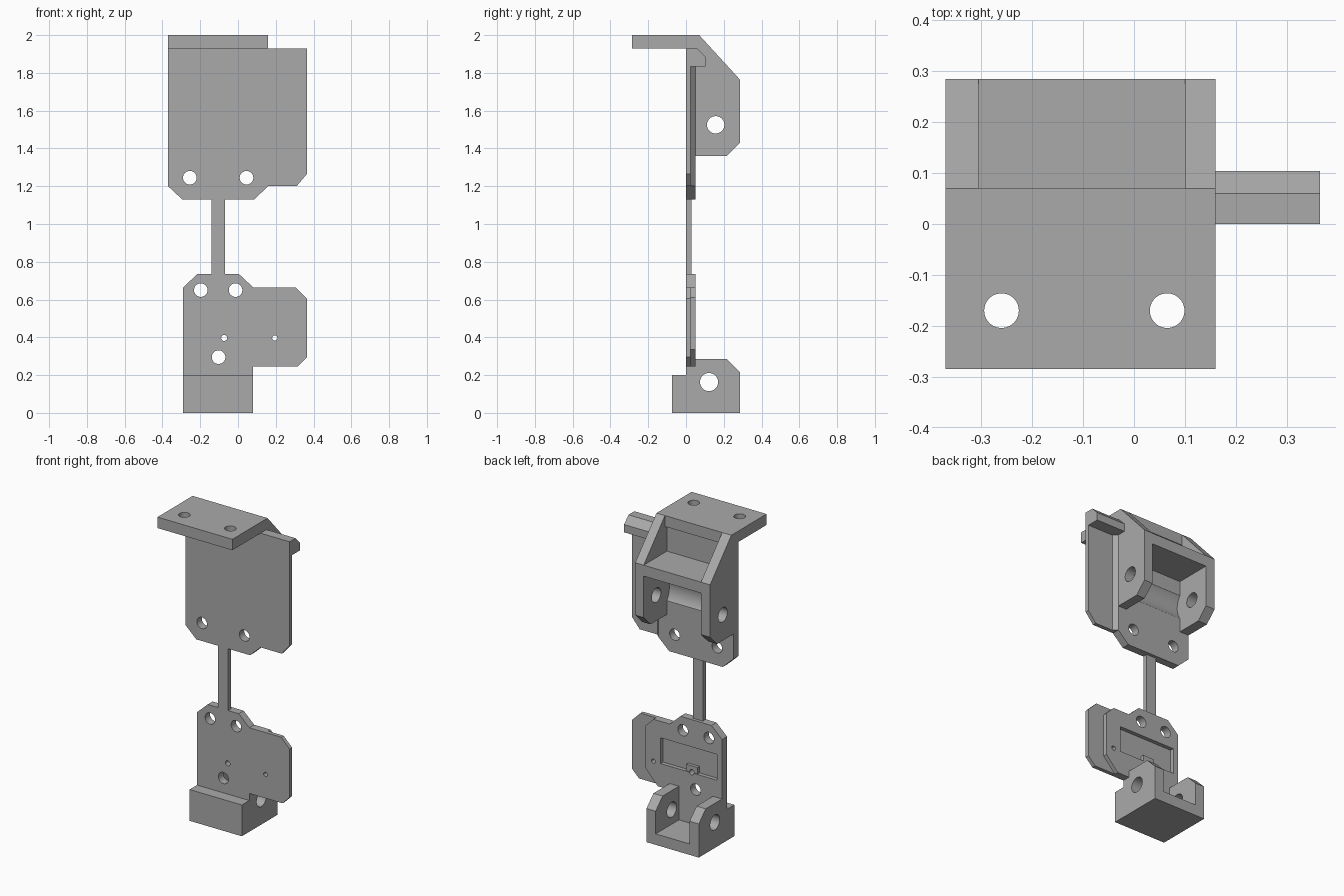
import bpy, bmesh, math
from mathutils import Vector

cube = bpy.data.objects.get("Cube")
if cube:
    bpy.data.objects.remove(cube, do_unlink=True)

grey = bpy.data.materials.new("plain grey")
grey.use_nodes = True
grey.diffuse_color = (0.4, 0.4, 0.4, 1)
grey.node_tree.nodes["Principled BSDF"].inputs["Base Color"].default_value = (0.4, 0.4, 0.4, 1)

PLACE = {
    "x": lambda a, b, d: Vector((d, a, b)),
    "y": lambda a, b, d: Vector((a, d, b)),
    "z": lambda a, b, d: Vector((a, b, d)),
}


def prism(name, axis, outline, lo, hi):
    """Extrude a flat outline along an axis from lo to hi."""
    place = PLACE[axis]
    bm = bmesh.new()
    face = bm.faces.new([bm.verts.new(place(a, b, lo)) for a, b in outline])
    new = bmesh.ops.extrude_face_region(bm, geom=[face])["geom"]
    moved = [v for v in new if isinstance(v, bmesh.types.BMVert)]
    bmesh.ops.translate(bm, verts=moved, vec=place(0, 0, hi - lo))
    bmesh.ops.recalc_face_normals(bm, faces=bm.faces)
    mesh = bpy.data.meshes.new(name)
    bm.to_mesh(mesh)
    bm.free()
    mesh.materials.append(grey)
    obj = bpy.data.objects.new(name, mesh)
    bpy.context.collection.objects.link(obj)
    return obj


def rect(a0, a1, b0, b1):
    return [(a0, b0), (a1, b0), (a1, b1), (a0, b1)]


def circle(a, b, r, n=40):
    return [(a + r * math.cos(math.tau * i / n), b + r * math.sin(math.tau * i / n))
            for i in range(n)]


def cut(obj, axis, outline, lo=-1, hi=1):
    """Subtract an extruded outline, then drop the cutter."""
    cutter = prism("cutter", axis, outline, lo, hi)
    cutter.hide_render = True
    mod = obj.modifiers.new("cut", "BOOLEAN")
    mod.operation = "DIFFERENCE"
    mod.solver = "EXACT"
    mod.object = cutter
    bpy.context.view_layer.objects.active = obj
    bpy.ops.object.modifier_apply(modifier=mod.name)
    bpy.data.objects.remove(cutter, do_unlink=True)


def drill(obj, axis, holes):
    for a, b, r in holes:
        cut(obj, axis, circle(a, b, r))


parts = []
THIN, FULL = 0.025, 0.05
LEFT, RIGHT = 0.16, -0.37          # upper bracket sides

# Upper plate: thin sheet plus a thicker backing
upper_holes = [(-0.255, 1.245, 0.036), (0.045, 1.245, 0.036)]
upper_low = [(RIGHT, 1.2), (-0.295, 1.13), (0.085, 1.13), (LEFT, 1.2)]
sheet = prism("upper_plate", "y", upper_low + [
    (0.31, 1.2), (0.365, 1.265), (0.365, 1.93), (RIGHT, 1.93)], 0, THIN)
backing = prism("upper_plate_backing", "y", upper_low + [(LEFT, 1.93), (RIGHT, 1.93)], THIN, FULL)
for part in (sheet, backing):
    drill(part, "y", upper_holes)
cut(backing, "x", circle(0.157, 1.525, 0.1315, 64), -0.305, 0.10)
bevel_strip = prism("backing_bevel", "z",
                    [(LEFT, THIN), (LEFT + 0.025, THIN), (LEFT, FULL)], 1.2, 1.84)
parts += [sheet, backing, bevel_strip]

# Bar behind the top of the plate's side wing
parts.append(prism("wing_top_bar", "x", [
    (0, 1.835), (0.104, 1.835), (0.104, 1.885), (0.06, 1.93), (0, 1.93)], LEFT, 0.365))

# Mounting flange
flange = prism("top_flange", "x", [
    (-0.285, 1.93), (0.07, 1.93), (0.07, 2.0), (-0.285, 2.0)], RIGHT, LEFT)
drill(flange, "z", [])
for x in (-0.26, 0.065):
    cut(flange, "z", circle(x, -0.17, 0.034), 1.8, 2.2)
parts.append(flange)

# Side cheeks of the upper bracket and the shelf between them
for name, lo, hi in (("upper_cheek_right", RIGHT, -0.305), ("upper_cheek_left", 0.10, LEFT)):
    cheek = prism(name, "x", [
        (FULL, 1.36), (0.215, 1.36), (0.285, 1.43), (0.285, 1.765), (0.07, 2.0), (FULL, 2.0)], lo, hi)
    drill(cheek, "x", [(0.157, 1.525, 0.046)])
    parts.append(cheek)
parts.append(prism("upper_shelf", "x", rect(FULL, 0.285, 1.695, 1.765), -0.305, 0.10))

# Connecting strip
parts.append(prism("connecting_strip", "y", rect(-0.14, -0.07, 0.735, 1.13), 0, 0.03))

# Lower plate: thin sheet plus a windowed backing
lower_holes = [(-0.197, 0.65, 0.036), (-0.013, 0.65, 0.036), (-0.103, 0.295, 0.036)]
pin_holes = [(-0.073, 0.397, 0.016), (0.195, 0.397, 0.014)]
lower_top = [(0.08, 0.2), (-0.29, 0.2), (-0.29, 0.665), (-0.215, 0.735), (0.005, 0.735), (0.08, 0.665)]
sheet = prism("lower_plate", "y", lower_top + [
    (0.305, 0.665), (0.365, 0.605), (0.365, 0.295), (0.315, 0.245), (0.08, 0.245)], 0, THIN)
backing = prism("lower_plate_backing", "y", lower_top + [
    (0.195, 0.665), (0.25, 0.61), (0.25, 0.335), (0.165, 0.245), (0.08, 0.245)], THIN, FULL)
cut(backing, "y", rect(-0.255, 0.145, 0.395, 0.56))
boss = prism("pin_boss", "y", rect(-0.113, -0.033, 0.385, 0.437), THIN, 0.045)
for part in (sheet, backing):
    drill(part, "y", lower_holes + pin_holes)
drill(boss, "y", pin_holes[:1])
parts += [sheet, backing, boss]

# Lower block: solid front, floor and two cheeks
parts.append(prism("lower_block", "x", [
    (-0.075, 0), (0.285, 0), (0.285, 0.07), (FULL, 0.07), (FULL, 0.2), (-0.075, 0.2)], -0.225, 0.015))
for name, lo, hi in (("lower_cheek_right", -0.29, -0.225), ("lower_cheek_left", 0.015, 0.08)):
    cheek = prism(name, "x", [
        (-0.075, 0), (0.285, 0), (0.285, 0.215), (0.215, 0.285), (0, 0.285), (0, 0.2), (-0.075, 0.2)], lo, hi)
    drill(cheek, "x", [(0.122, 0.163, 0.048)])
    parts.append(cheek)

# Smooth the round holes, keep the edges sharp
bpy.ops.object.select_all(action="DESELECT")
for part in parts:
    part.select_set(True)
bpy.context.view_layer.objects.active = parts[0]
bpy.ops.object.shade_smooth_by_angle(angle=math.radians(30))
